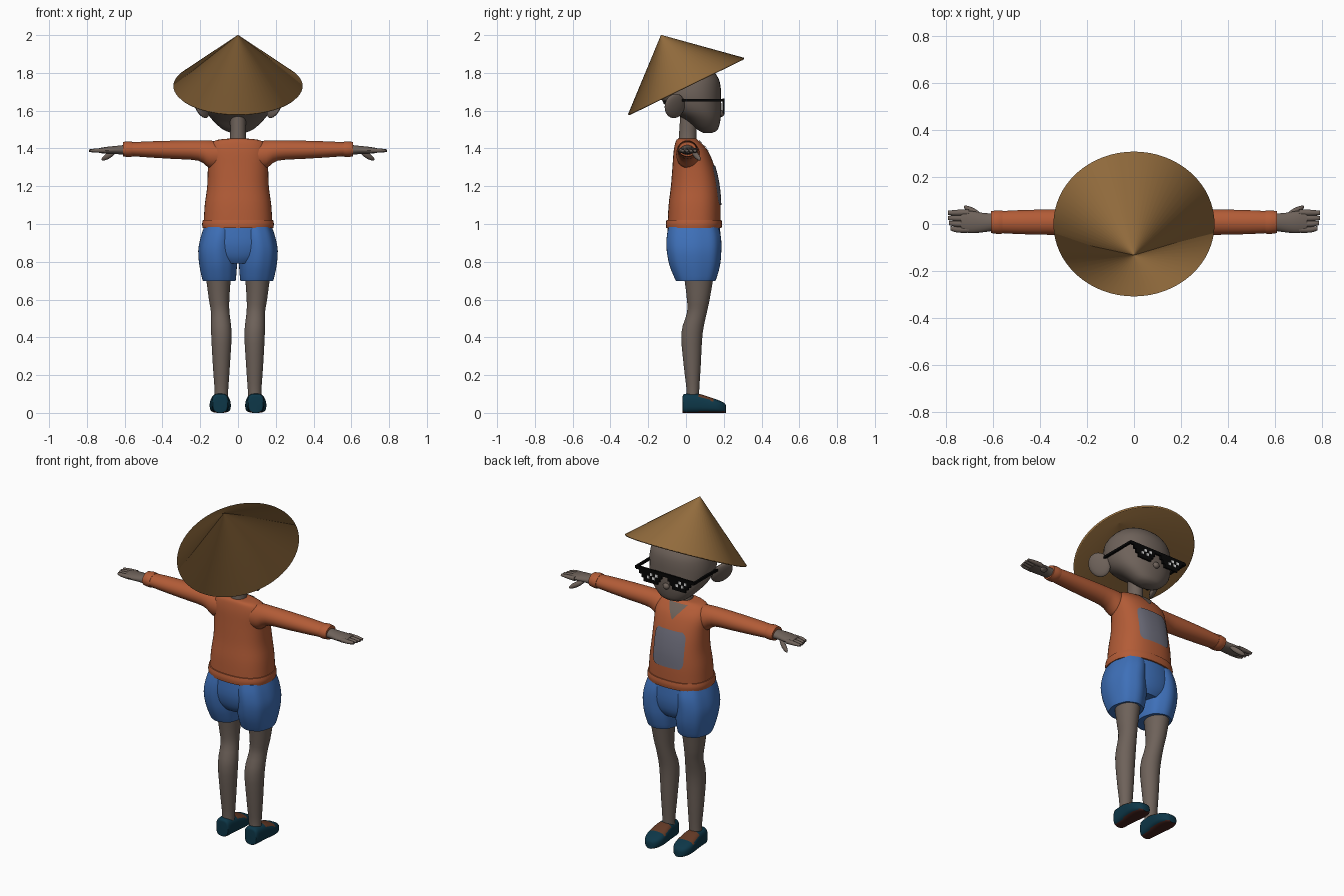
import bpy, bmesh, math
from mathutils import Matrix, Vector
from mathutils.bvhtree import BVHTree

if "Cube" in bpy.data.objects:
    bpy.data.objects.remove(bpy.data.objects["Cube"], do_unlink=True)


def material(name, r, g, b):
    m = bpy.data.materials.new(name)
    m.use_nodes = True
    m.diffuse_color = (r, g, b, 1)
    bsdf = m.node_tree.nodes["Principled BSDF"]
    bsdf.inputs["Base Color"].default_value = (r, g, b, 1)
    bsdf.inputs["Roughness"].default_value = 0.8
    return m


STRAW = material("straw", .33, .17, .053)
ORANGE = material("orange_cloth", .45, .107, .038)
BLUE = material("blue_cloth", .048, .162, .485)
SKIN = material("skin", .156, .122, .102)
TEAL = material("dark_teal", .004, .038, .065)
BROWN = material("brown_leather", .127, .042, .019)
SOLE = material("sole_brown", .061, .017, .013)
GREY = material("grey_patch", .156, .156, .2)
BLACK = material("black_plastic", .002, .002, .002)
WHITE = material("white_pixel", .8, .8, .8)


def finish(bm, name, *mats, angle=40, rule=None):
    bmesh.ops.recalc_face_normals(bm, faces=bm.faces)
    bm.normal_update()
    if rule:
        for f in bm.faces:
            f.material_index = rule(f.calc_center_median(), f.normal)
    me = bpy.data.meshes.new(name)
    bm.to_mesh(me)
    bm.free()
    for m in mats:
        me.materials.append(m)
    me.shade_smooth()
    me.set_sharp_from_angle(angle=math.radians(angle))
    ob = bpy.data.objects.new(name, me)
    bpy.context.collection.objects.link(ob)
    return ob


def smooth_rings(rings, steps):
    # Catmull-Rom through the cross-sections
    out = []
    for i in range(len(rings) - 1):
        a, b = rings[max(i - 1, 0)], rings[i]
        c, d = rings[i + 1], rings[min(i + 2, len(rings) - 1)]
        for k in range(steps):
            t = k / steps
            out.append([q + .5 * t * (r - p + t * (2 * p - 5 * q + 4 * r - s + t * (3 * (q - r) + s - p)))
                        for p, q, r, s in zip(a, b, c, d)])
    return out + [rings[-1]]


def loft(name, rings, *mats, axis="z", side=1, steps=3, power=2, pleat=0, n=32, rule=None):
    # each ring: position on the axis, two centre coordinates, two radii
    bm = bmesh.new()
    loops = []
    for p, c1, c2, r1, r2 in smooth_rings(rings, steps):
        loop = []
        for k in range(n):
            a = math.tau * k / n
            ca, sa = math.cos(a), math.sin(a)
            w = 1 + pleat * math.cos(8 * a)
            u = c1 + w * r1 * math.copysign(abs(ca) ** (2 / power), ca)
            v = c2 + w * r2 * math.copysign(abs(sa) ** (2 / power), sa)
            x, y, z = {"z": (u, v, p), "x": (p, u, v), "y": (u, p, v)}[axis]
            loop.append(bm.verts.new((x * side, y, z)))
        loops.append(loop)
    for lo, hi in zip(loops, loops[1:]):
        for k in range(n):
            j = (k + 1) % n
            bm.faces.new((lo[k], lo[j], hi[j], hi[k]))
    bm.faces.new(loops[0])
    bm.faces.new(loops[-1])
    return finish(bm, name, *mats, rule=rule)


def span(z, x, rx, back, front):
    return (z, x, (back + front) / 2, rx, (front - back) / 2)


def ball(name, loc, scale, rot, mat):
    bm = bmesh.new()
    m = Matrix.Translation(loc) @ Matrix.Rotation(rot[2], 4, "Z") @ Matrix.Rotation(rot[1], 4, "Y") \
        @ Matrix.Rotation(rot[0], 4, "X") @ Matrix.Diagonal((*scale, 1))
    bmesh.ops.create_uvsphere(bm, u_segments=20, v_segments=12, radius=1, matrix=m)
    return finish(bm, name, mat)


def boxes(name, extents, mat):
    bm = bmesh.new()
    for x0, x1, y0, y1, z0, z1 in extents:
        m = Matrix.Translation(((x0 + x1) / 2, (y0 + y1) / 2, (z0 + z1) / 2)) \
            @ Matrix.Diagonal((x1 - x0, y1 - y0, z1 - z0, 1))
        bmesh.ops.create_cube(bm, size=1, matrix=m)
    return finish(bm, name, mat)


def overlay(name, target, z0, z1, width, mat, rows=14, cols=14):
    # thin cloth laid on the chest; width(t) is the half width at height t
    tree = BVHTree.FromPolygons([v.co for v in target.data.vertices],
                                [p.vertices for p in target.data.polygons])
    bm = bmesh.new()
    grid = []
    for i in range(rows + 1):
        z, w = z0 + (z1 - z0) * i / rows, width(i / rows)
        row = []
        for j in range(cols + 1):
            hit = tree.ray_cast(Vector((w * (2 * j / cols - 1), 1, z)), Vector((0, -1, 0)))[0]
            row.append(bm.verts.new(hit + Vector((0, .005, .001))))
        grid.append(row)
    for a, b in zip(grid, grid[1:]):
        for j in range(cols):
            bm.faces.new((a[j], b[j], b[j + 1], a[j + 1]))
    return finish(bm, name, mat)


# Straw hat: open tilted cone
tilt = math.radians(26)
bm = bmesh.new()
bmesh.ops.create_cone(bm, cap_ends=False, segments=64, radius1=.342, radius2=.002, depth=.3,
                      matrix=Matrix.Translation((0, 0, 1.73)) @ Matrix.Rotation(tilt, 4, "X")
                      @ Matrix.Translation((0, 0, .15)))
hat = finish(bm, "straw_hat", STRAW)
solid = hat.modifiers.new("thickness", "SOLIDIFY")
solid.thickness, solid.offset = .01, -1

# Head, neck, nose and ears
loft("head", [span(1.483, 0, .035, .09, .14), span(1.50, 0, .08, .06, .168), span(1.55, 0, .135, 0, .182),
              span(1.6, 0, .17, -.08, .187), span(1.66, 0, .187, -.13, .186), span(1.72, 0, .186, -.14, .184),
              span(1.77, 0, .172, -.13, .172), span(1.82, 0, .13, -.09, .135), span(1.85, 0, .075, -.04, .08),
              span(1.86, 0, .01, .01, .03)], SKIN, power=2.2)
loft("neck", [span(1.4, 0, .06, -.045, .065), span(1.46, 0, .042, -.038, .055),
              span(1.58, 0, .042, -.03, .06)], SKIN)
ball("nose", (0, .187, 1.585), (.02, .016, .018), (0, 0, 0), SKIN)
for s, label in ((1, "left"), (-1, "right")):
    ball(label + "_ear", (s * .195, -.06, 1.625), (.018, .06, .07), (.45, s * .35, s * .55), SKIN)

# Pixel sunglasses
Y0, Y1, C = .193, .203, .02
parts = [(-.19, .19, Y0, Y1, 1.645, 1.665)]
for s in (1, -1):
    for row in range(3):
        lo, hi = sorted((s * (.02 + .014 * row), s * (.17 - .016 * row)))
        parts.append((lo, hi, Y0, Y1, 1.625 - C * row, 1.645 - C * row))
    lo, hi = sorted((s * .185, s * .197))
    parts += [(lo, hi, -.1, Y1, 1.648, 1.662), (lo, hi, -.12, -.095, 1.635, 1.655)]
boxes("sunglasses", parts, BLACK)
boxes("lens_glints", [(x + C * k, x + C * k + C * .8, Y1, Y1 + .002, 1.645 - C * k - .016, 1.645 - C * k)
                      for x in (-.145, -.11, .045, .08) for k in range(2)], WHITE)

# Shirt body, hem, neckline and chest patch
shirt = loft("shirt_body", [span(.985, 0, .183, -.098, .182), span(1.1, 0, .176, -.092, .182),
                            span(1.2, 0, .163, -.08, .174), span(1.3, 0, .16, -.072, .152),
                            span(1.38, 0, .162, -.066, .12), span(1.425, 0, .145, -.058, .085),
                            span(1.445, 0, .11, -.05, .062), span(1.452, 0, .05, -.04, .055)],
             ORANGE, power=2.4, steps=4, n=48)
loft("shirt_hem", [span(.978, 0, .187, -.105, .188), span(1.0, 0, .19, -.107, .191),
                   span(1.022, 0, .186, -.103, .188)], ORANGE, power=2.4, n=48)
overlay("neck_opening", shirt, 1.365, 1.44, lambda t: .002 + .058 * t, SKIN)
overlay("chest_patch", shirt, 1.1, 1.31, lambda t: .1 - .02 * abs(2 * t - 1) ** 8, GREY)

for s, label in ((1, "left"), (-1, "right")):
    # Sleeve and cuff
    loft(label + "_sleeve", [(.09, .01, 1.365, .06, .07), (.15, .01, 1.369, .062, .073),
                             (.21, .008, 1.389, .056, .054), (.35, .008, 1.393, .054, .048),
                             (.48, .008, 1.395, .051, .042), (.575, .008, 1.396, .046, .036)],
         ORANGE, axis="x", side=s)
    loft(label + "_cuff", [(.558, .008, 1.396, .049, .039), (.58, .008, 1.396, .05, .042),
                           (.608, .008, 1.396, .046, .038)], ORANGE, axis="x", side=s)
    # Hand: palm, four fingers, thumb
    loft(label + "_palm", [(.59, .008, 1.392, .036, .028), (.64, .006, 1.392, .041, .022),
                           (.69, .008, 1.39, .047, .019), (.735, .012, 1.389, .044, .013)],
         SKIN, axis="x", side=s, n=20)
    for i in range(4):
        y, tip = -.024 + .024 * i, .78 + .005 * min(i, 2)
        loft(f"{label}_finger_{i + 1}", [(.7, y, 1.389, .013, .013), (.75, y, 1.389, .0125, .011),
                                         (tip, y * .9 + .004, 1.388, .009, .007)],
             SKIN, axis="x", side=s, n=12)
    ball(label + "_thumb", (s * .685, .055, 1.362), (.048, .013, .015), (0, s * .5, s * .5), SKIN)

    # Puffed, pleated leg of the shorts
    loft(label + "_shorts_leg", [span(.7, .1, .082, -.05, .15), span(.705, .1, .087, -.055, .157),
                                 span(.78, .105, .098, -.085, .178), span(.86, .108, .101, -.1, .185),
                                 span(.93, .1, .096, -.1, .183), span(.985, .09, .088, -.09, .17)],
         BLUE, side=s, pleat=.015, power=2.2, n=48)
    # Leg
    loft(label + "_leg", [span(.05, .09, .036, 0, .068), span(.12, .088, .036, .003, .07),
                          span(.25, .088, .045, -.012, .078), span(.42, .088, .054, -.025, .088),
                          span(.53, .094, .049, .005, .11), span(.6, .1, .054, .005, .125),
                          span(.72, .104, .066, -.01, .146)], SKIN, side=s)

    # Shoe with brown vamp and dark sole
    def shoe_colour(c, nrm):
        if c.z < .008 or nrm.z < -.8:
            return 2
        return 1 if nrm.z > .5 and .06 < c.y < .15 and c.z > .06 else 0
    loft(label + "_shoe", [(y, .094, h / 2, w, h / 2) for y, h, w in
                           ((-.018, .085, .03), (-.01, .1, .042), (.04, .102, .047), (.08, .098, .051),
                            (.13, .082, .056), (.17, .068, .053), (.2, .054, .038), (.212, .04, .02))],
         TEAL, BROWN, SOLE, axis="y", side=s, power=3, rule=shoe_colour)

# Upper shorts
loft("shorts_waist", [span(.79, 0, .11, -.06, .15), span(.83, 0, .17, -.085, .172),
                      span(.9, 0, .195, -.1, .183), span(.99, 0, .178, -.095, .178)],
     BLUE, power=2.4, pleat=.008, n=48)
